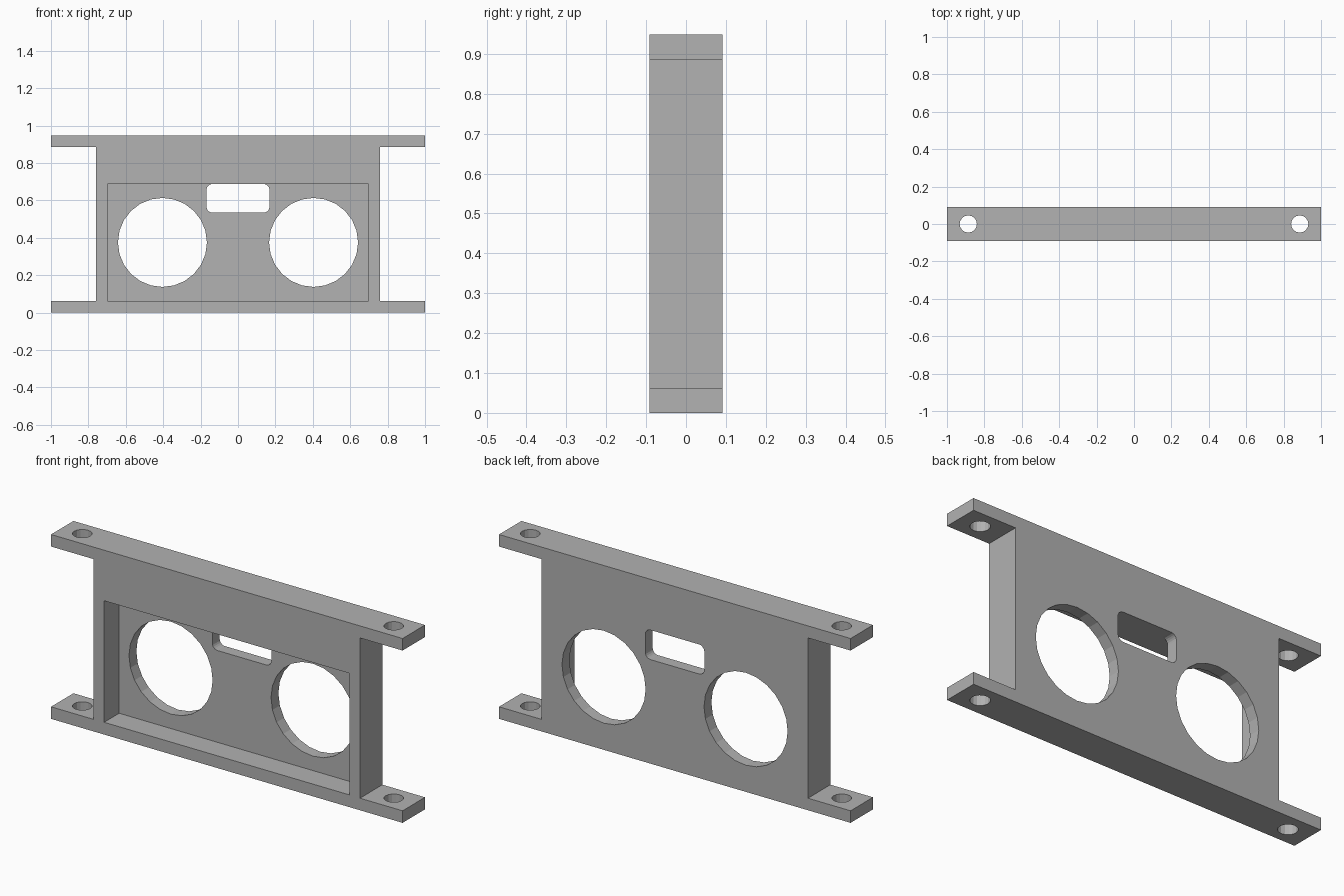
import bpy, bmesh, math
from mathutils import Matrix, Vector

if "Cube" in bpy.data.objects:
    bpy.data.objects.remove(bpy.data.objects["Cube"], do_unlink=True)

DEPTH, HEIGHT, FLANGE = 0.182, 0.948, 0.062
BODY_X, POCKET_X = 0.758, 0.698
POCKET_TOP, WALL = 0.688, 0.06
HALF = DEPTH / 2

grey = bpy.data.materials.new("plain grey")
grey.use_nodes = True
grey.diffuse_color = (0.445, 0.445, 0.445, 1)
grey.node_tree.nodes["Principled BSDF"].inputs["Base Color"].default_value = grey.diffuse_color


def prism(name, outline, y0, y1):
    """Extrude an x-z outline from y0 to y1."""
    bm = bmesh.new()
    face = bm.faces.new([bm.verts.new((x, y0, z)) for x, z in outline])
    new = bmesh.ops.extrude_face_region(bm, geom=[face])["geom"]
    bmesh.ops.translate(bm, vec=(0, y1 - y0, 0),
                        verts=[g for g in new if isinstance(g, bmesh.types.BMVert)])
    bmesh.ops.recalc_face_normals(bm, faces=bm.faces)
    return finish(name, bm)


def cylinder(name, matrix, radius, length, sides):
    bm = bmesh.new()
    bmesh.ops.create_cone(bm, cap_ends=True, segments=sides, radius1=radius,
                          radius2=radius, depth=length, matrix=matrix)
    return finish(name, bm)


def finish(name, bm):
    mesh = bpy.data.meshes.new(name)
    bm.to_mesh(mesh)
    bm.free()
    mesh.materials.append(grey)
    obj = bpy.data.objects.new(name, mesh)
    bpy.context.collection.objects.link(obj)
    return obj


def rectangle(x, z0, z1):
    return [(-x, z0), (x, z0), (x, z1), (-x, z1)]


def rounded(x, z0, z1, r, steps=5):
    """Rounded rectangle centred on x = 0."""
    centres = [(x - r, z1 - r), (r - x, z1 - r), (r - x, z0 + r), (x - r, z0 + r)]
    points = []
    for quarter, (cx, cz) in enumerate(centres):
        for i in range(steps + 1):
            a = (quarter + i / steps) * math.pi / 2
            points.append((cx + r * math.cos(a), cz + r * math.sin(a)))
    return points


# Bracket: body with four mounting ears, as one outline
right = [(1, 0), (1, FLANGE), (BODY_X, FLANGE),
         (BODY_X, HEIGHT - FLANGE), (1, HEIGHT - FLANGE), (1, HEIGHT)]
outline = right + [(-x, z) for x, z in reversed(right)]
bracket = prism("mounting_bracket", outline, -HALF, HALF)

# Front pocket, leaving a thin back wall
cutters = [prism("pocket_cutter", rectangle(POCKET_X, FLANGE + 0.001, POCKET_TOP),
                 -HALF - 0.1, HALF - WALL)]

# Rounded slot through the back wall
cutters.append(prism("slot_cutter", rounded(0.168, 0.535, POCKET_TOP - 0.001, 0.03), 0, 0.2))

# Round openings and vertical bolt holes on both sides
for side in (-1, 1):
    turn = Matrix.Rotation(math.pi / 2, 4, "X")
    cutters.append(cylinder("opening_cutter",
                            Matrix.Translation((side * 0.404, 0.1, 0.375)) @ turn, 0.238, 0.2, 24))
    cutters.append(cylinder("bolt_cutter",
                            Matrix.Translation((side * 0.886, 0, HEIGHT / 2)), 0.046, 2, 16))

for cutter in cutters:
    mod = bracket.modifiers.new(cutter.name, "BOOLEAN")
    mod.operation = "DIFFERENCE"
    mod.solver = "EXACT"
    mod.object = cutter

# Bake the cuts and drop the cutters
bpy.context.view_layer.update()
result = bpy.data.meshes.new_from_object(
    bracket.evaluated_get(bpy.context.evaluated_depsgraph_get()))
bracket.modifiers.clear()
bracket.data = result
for cutter in cutters:
    bpy.data.objects.remove(cutter, do_unlink=True)
